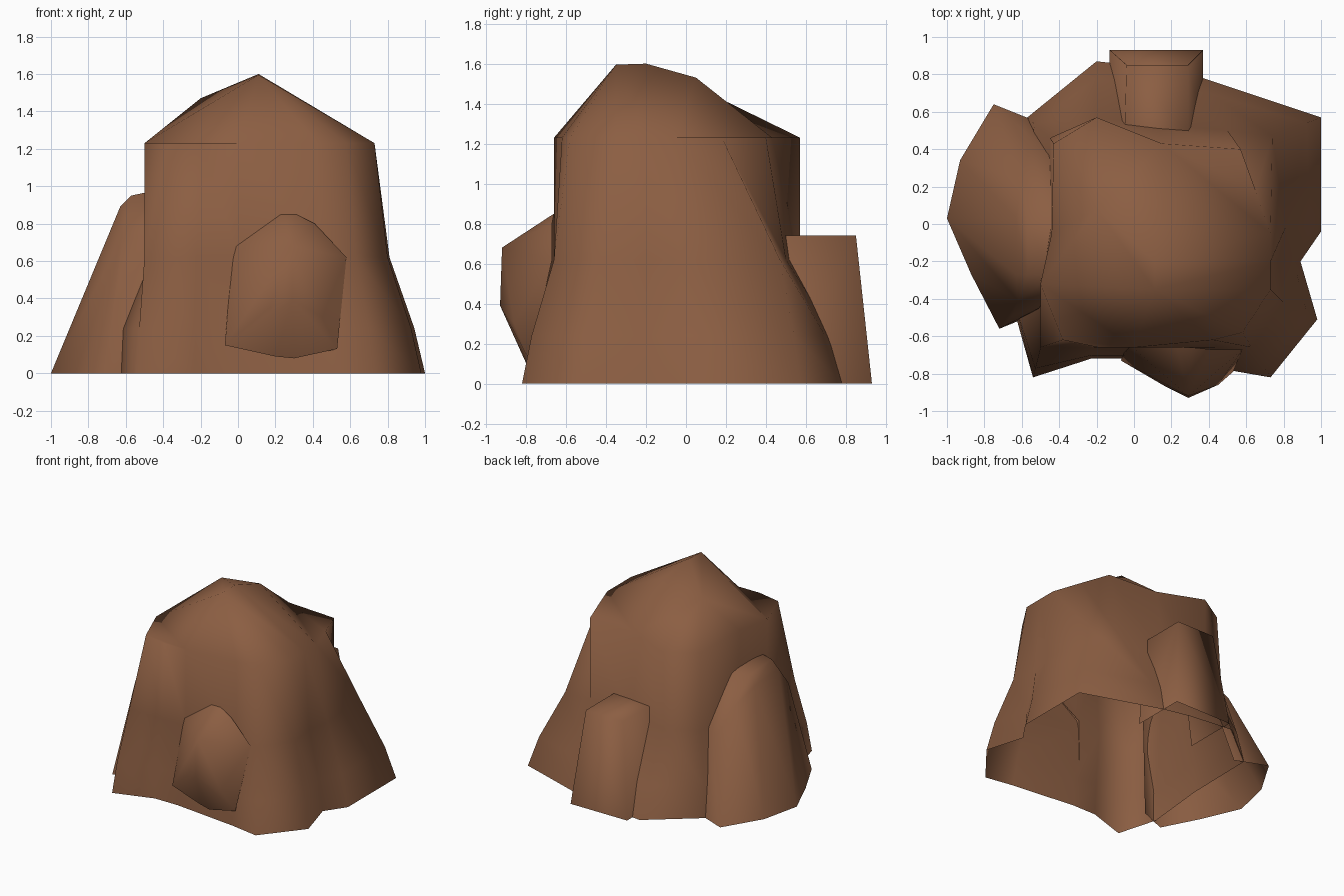
import bpy, bmesh, math

if "Cube" in bpy.data.objects:
    bpy.data.objects.remove(bpy.data.objects["Cube"])

# One earthy brown for the whole mound
brown = bpy.data.materials.new("earth_brown")
brown.diffuse_color = (0.26, 0.112, 0.055, 1)
brown.use_nodes = True
brown.node_tree.nodes["Principled BSDF"].inputs["Base Color"].default_value = brown.diffuse_color


def finish(bm, name):
    bmesh.ops.recalc_face_normals(bm, faces=bm.faces)
    for f in bm.faces:
        f.smooth = True
    me = bpy.data.meshes.new(name)
    bm.to_mesh(me)
    bm.free()
    ob = bpy.data.objects.new(name, me)
    bpy.context.collection.objects.link(ob)
    me.materials.append(brown)
    return ob


def hull_rock(name, points, open_side):
    """Convex rock; faces for which open_side(face) is true are left open."""
    bm = bmesh.new()
    for p in points:
        bm.verts.new(p)
    bmesh.ops.convex_hull(bm, input=bm.verts)
    bmesh.ops.recalc_face_normals(bm, faces=bm.faces)
    bm.normal_update()
    gone = [f for f in bm.faces if open_side(f)]
    bmesh.ops.delete(bm, geom=gone, context='FACES')
    bmesh.ops.delete(bm, geom=[v for v in bm.verts if not v.link_faces], context='VERTS')
    return finish(bm, name)


# Main mound: uneven flared skirt and steep walls, open underneath
base = [(1, .57), (1, -.04), (.89, -.2), (.98, -.51), (.73, -.82), (.5, -.78),
        (-.03, -.72), (-.23, -.72), (-.54, -.82), (-.63, -.5), (-.58, 0),
        (-.57, .57), (-.2, .87), (.15, .83), (.37, .78)]
waist = [(.74, .47), (.81, -.02), (.77, -.2), (.80, -.42), (.63, -.66), (.45, -.66),
         (0, -.66), (-.22, -.66), (-.5, -.66), (-.5, -.3), (-.45, 0),
         (-.45, .46), (-.2, .57), (.13, .53), (.5, .5)]
shoulder = [(.65, .18), (.73, -.05), (.73, -.2), (.73, -.35), (.58, -.58), (.42, -.62),
            (0, -.66), (-.19, -.66), (-.38, -.62), (-.5, -.32), (-.44, -.05),
            (-.43, .43), (-.2, .57), (.15, .43), (.57, .40)]
skirt = []
for i, (b, w) in enumerate(zip(base, waist)):
    t = .08 if i in (9, 10) else .3
    skirt.append((b[0] + (w[0] - b[0]) * t, b[1] + (w[1] - b[1]) * t))
bm = bmesh.new()
rings = [[bm.verts.new((x, y, z)) for x, y in ring]
         for ring, z in ((base, 0), (skirt, .24), (waist, .62), (shoulder, 1.23))]


def bridge(lo, hi):
    """Faces between two equal rings, triangles where points coincide."""
    for i in range(len(lo)):
        j = (i + 1) % len(lo)
        bm.faces.new(dict.fromkeys((lo[i], lo[j], hi[j], hi[i])))


for lo, hi in zip(rings, rings[1:]):
    bridge(lo, hi)

# Roof: short ridge, with two flat ledges at opposite shoulder corners
a, b, c, d = [bm.verts.new(p) for p in ((.11, -.35, 1.595), (.11, -.2, 1.6),
                                        (.16, .05, 1.53), (-.2, .08, 1.47))]
top = rings[-1]
rim = [top[i] for i in (1, 2, 3, 4, 5, 6, 9, 10, 11, 12, 13)]
bridge(rim, [b, b, a, a, a, a, a, d, d, d, c])
for ledge in ((6, 7, 8, 9), (13, 14, 0, 1)):
    bm.faces.new([top[i] for i in ledge])
bm.faces.new((a, b, c, d))
bmesh.ops.triangulate(bm, faces=[f for f in bm.faces if f.calc_center_median().z > 1.24])
finish(bm, "mound_body")

# Buttress leaning on the left side
hull_rock("left_buttress", [
    (-1, .03, 0), (-.93, .34, 0), (-.75, .64, 0), (-.5, .54, 0), (-.87, -.27, 0),
    (-.72, -.56, 0), (-.5, -.47, 0),
    (-.82, .03, .34), (-.77, .26, .34), (-.67, .48, .34), (-.74, -.25, .38), (-.65, -.49, .38),
    (-.63, .03, .87), (-.63, -.27, .89), (-.62, -.41, .72), (-.60, .24, .78), (-.56, .41, .6),
    (-.57, -.27, .95), (-.57, 0, .93), (-.43, -.27, .98), (-.43, .05, .93),
    (-.43, -.41, .74), (-.43, .36, .6)],
    lambda f: f.normal.z < -.9 or f.normal.x > .8)

# Boulder bulging from the front wall
hull_rock("front_boulder", [
    (-.07, -.73, .15), (-.05, -.68, .4), (-.02, -.65, .68), (.23, -.66, .85), (.31, -.66, .85),
    (.41, -.67, .80), (.58, -.67, .62), (.55, -.73, .35), (.53, -.79, .13),
    (.3, -.79, .08), (.2, -.77, .09), (.29, -.92, .68), (.29, -.93, .39),
    (.17, -.87, .35), (.45, -.86, .3)],
    lambda f: f.normal.y > .75)

# Blocky tapered buttress at the back
hull_rock("back_buttress", [
    (-.13, .93, 0), (.37, .93, 0), (.37, .5, 0), (-.13, .5, 0),
    (-.04, .85, .74), (.29, .85, .74), (.29, .48, .74), (-.05, .48, .74)],
    lambda f: f.normal.z < -.9 or f.normal.y < -.8)
